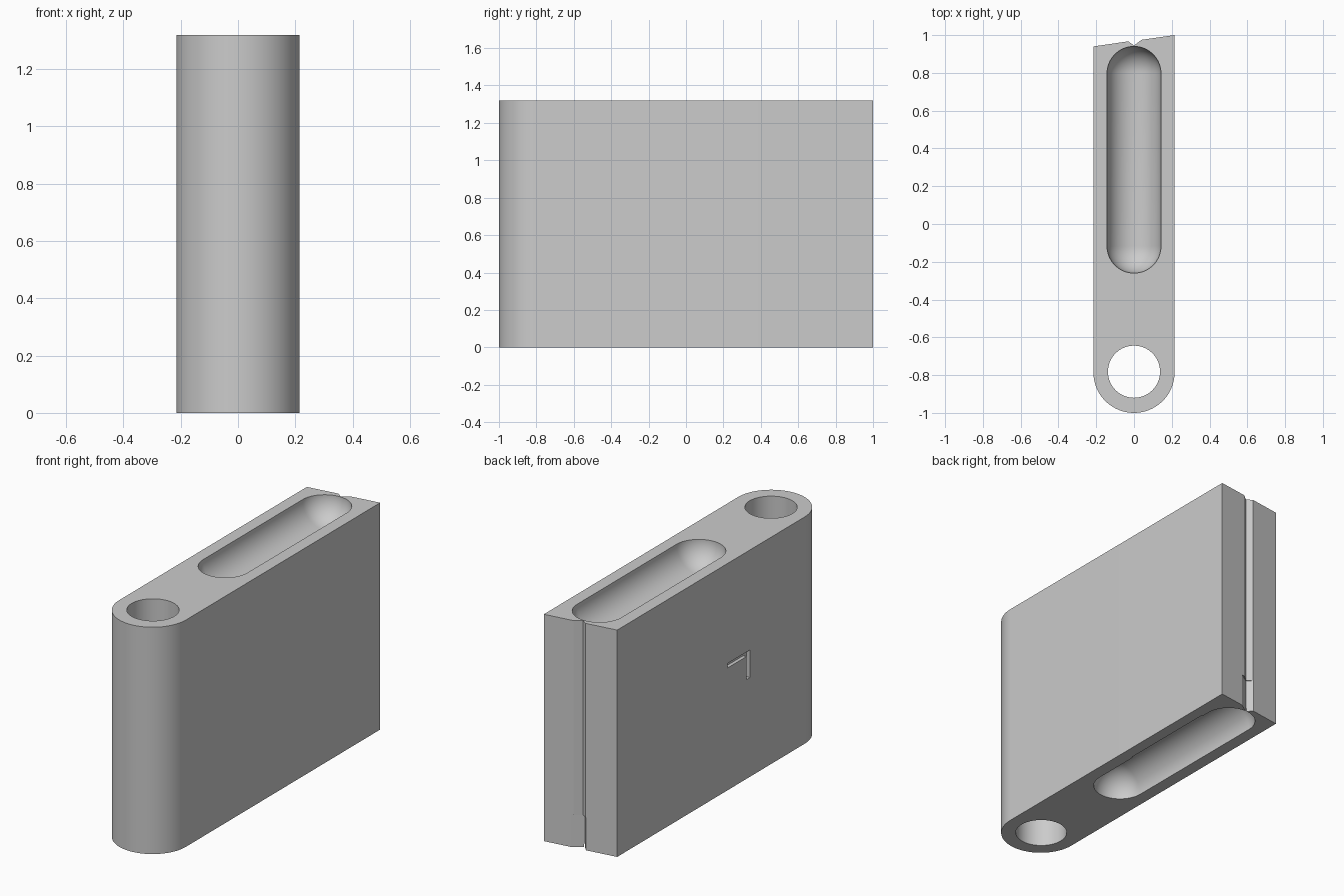
import bpy, bmesh
from math import sin, cos, pi, radians

cube = bpy.data.objects.get("Cube")
if cube:
    bpy.data.objects.remove(cube, do_unlink=True)

HALF, HEIGHT = 0.215, 1.32     # half thickness and height of the block
PIVOT_Y = -0.785               # centre of the rounded front
SLOT_R = 0.143

grey = bpy.data.materials.new("light grey")
grey.use_nodes = True
grey.diffuse_color = (0.6, 0.6, 0.6, 1)
grey.node_tree.nodes["Principled BSDF"].inputs["Base Color"].default_value = (0.6, 0.6, 0.6, 1)


def make_object(name, bm):
    bmesh.ops.recalc_face_normals(bm, faces=bm.faces[:])
    mesh = bpy.data.meshes.new(name)
    bm.to_mesh(mesh)
    bm.free()
    mesh.materials.append(grey)
    obj = bpy.data.objects.new(name, mesh)
    bpy.context.collection.objects.link(obj)
    return obj


def prism(name, outline, z0, z1):
    bm = bmesh.new()
    base = bm.faces.new([bm.verts.new((x, y, z0)) for x, y in outline])
    grown = bmesh.ops.extrude_face_region(bm, geom=[base])["geom"]
    for v in grown:
        if isinstance(v, bmesh.types.BMVert):
            v.co.z = z1
    return make_object(name, bm)


def box(name, x, y, z):
    return prism(name, [(x[0], y[0]), (x[1], y[0]), (x[1], y[1]), (x[0], y[1])], *z)


def arc(cy, r, start, end, steps):
    return [(r * cos(a), cy + r * sin(a))
            for a in (start + (end - start) * i / steps for i in range(steps + 1))]


def capsule(name, y0, y1, z, sides=64):
    # rings along y; the half-step turn keeps corners off the cutting plane
    tip = pi / 2 - 0.03
    profile = arc(y0, SLOT_R, -tip, 0, 16) + arc(y1, SLOT_R, 0, tip, 16)
    angles = [2 * pi * (i + 0.5) / sides for i in range(sides)]
    bm = bmesh.new()
    rings = [[bm.verts.new((r * cos(a), y, z + r * sin(a))) for a in angles]
             for r, y in profile]
    for near, far in zip(rings, rings[1:]):
        for i in range(sides):
            j = (i + 1) % sides
            bm.faces.new((near[i], near[j], far[j], far[i]))
    bm.faces.new(rings[0])
    bm.faces.new(rings[-1])
    return make_object(name, bm)


# Block: rounded front, slanted back with a V groove down its middle
back = [(HALF, 1.0), (0.04, 0.975), (0.0, 0.945), (-0.03, 0.967), (-HALF, 0.94)]
block = prism("block", back + arc(PIVOT_Y, HALF, pi, 2 * pi, 48), 0, HEIGHT)

# Vertical hinge hole through the rounded front
cutters = [prism("hinge_hole_cutter", arc(-0.782, 0.138, 0, 2 * pi, 64)[:-1], -0.1, HEIGHT + 0.1)]

# Round-bottomed slots in the top and the underside
for side, z in (("top", HEIGHT), ("bottom", 0)):
    cutters.append(capsule(side + "_slot_cutter", -0.117, 0.797, z))

# Shallow ledge beside the lower slot and a wider V at the foot of the groove
cutters.append(box("ledge_cutter", (0.1, 0.15), (0.16, 0.75), (-0.1, 0.015)))
wide_v = [(0.056, 0.977), (0.056, 1.1), (-0.033, 1.1), (-0.033, 0.967), (-0.005, 0.937)]
cutters.append(prism("foot_cutter", wide_v, -0.1, 0.19))

# Engraved corner mark on the right side
mark_x = (-0.3, -HALF + 0.02)
cutters.append(box("mark_bar_cutter", mark_x, (-0.28, -0.075), (0.712, 0.738)))
cutters.append(box("mark_post_cutter", mark_x, (-0.28, -0.248), (0.578, 0.725)))

# Cut, bake and discard the cutters
bpy.context.view_layer.objects.active = block
for cutter in cutters:
    cutter.hide_render = True
    cut = block.modifiers.new(cutter.name, "BOOLEAN")
    cut.operation = "DIFFERENCE"
    cut.solver = "EXACT"
    cut.object = cutter
    bpy.ops.object.modifier_apply(modifier=cut.name)
    bpy.data.objects.remove(cutter, do_unlink=True)

bpy.ops.object.select_all(action="DESELECT")
block.select_set(True)
bpy.ops.object.shade_smooth_by_angle(angle=radians(25))
